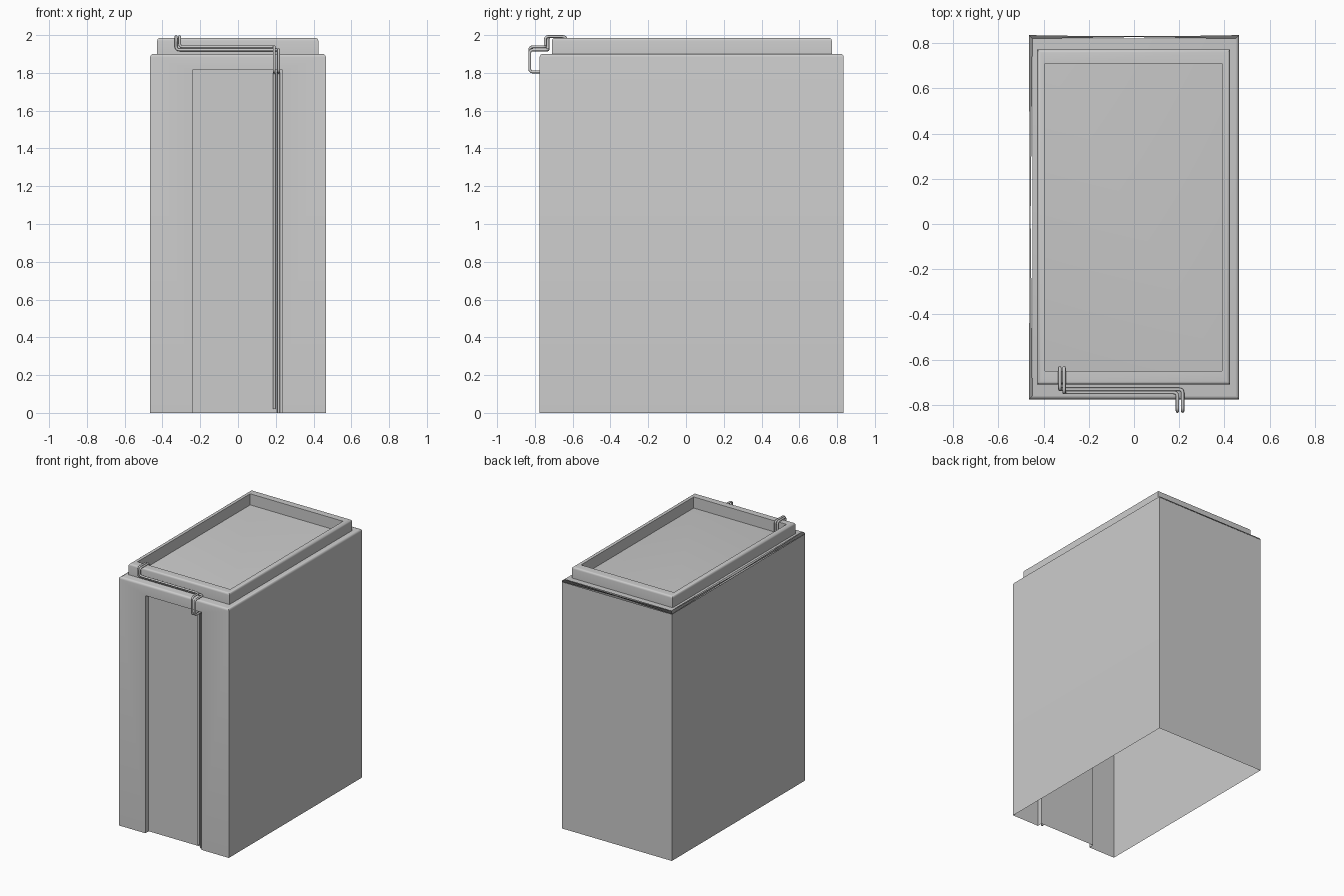
import bpy, bmesh
from mathutils import Vector

if "Cube" in bpy.data.objects:
    bpy.data.objects.remove(bpy.data.objects["Cube"])


def finish(bm, name):
    bmesh.ops.recalc_face_normals(bm, faces=bm.faces)
    mesh = bpy.data.meshes.new(name)
    bm.to_mesh(mesh)
    bm.free()
    ob = bpy.data.objects.new(name, mesh)
    bpy.context.collection.objects.link(ob)
    bpy.context.view_layer.objects.active = ob
    ob.select_set(True)
    bpy.ops.object.shade_smooth_by_angle(angle=0.6)
    ob.select_set(False)
    return ob


def bevel_edges(bm, test, width):
    edges = [e for e in bm.edges if all(test(v.co) for v in e.verts)]
    bmesh.ops.bevel(bm, geom=edges, offset=width, segments=4,
                    profile=0.5, affect='EDGES')


# Body: shell open underneath, with a tall channel in the front wall
W, YF, YB, H = 0.465, -0.775, 0.835, 1.9
NL, NR, NZ, NY = -0.24, 0.235, 1.815, -0.735
bm = bmesh.new()
V = lambda x, y, z: bm.verts.new((x, y, z))
notch = [(NL, 0), (NL, NZ), (NR, NZ), (NR, 0)]
front = [V(x, YF, z) for x, z in [(-W, 0)] + notch + [(W, 0), (W, H), (-W, H)]]
inner = [V(x, NY, z) for x, z in notch]
b0, b1, b2, b3 = [V(x, YB, z) for x, z in [(-W, 0), (W, 0), (W, H), (-W, H)]]
bm.faces.new(front)
bm.faces.new(inner)
for i in range(3):
    bm.faces.new((front[i + 1], front[i + 2], inner[i + 1], inner[i]))
bm.faces.new((b0, b1, b2, b3))
bm.faces.new((front[5], b1, b2, front[6]))
bm.faces.new((front[0], b0, b3, front[7]))
bm.faces.new((front[6], b2, b3, front[7]))
bevel_edges(bm, lambda c: c.z > H - 1e-4, 0.016)
finish(bm, "body")

# Raised rim around the top tray
TOP = 1.985
bm = bmesh.new()


def ring(x0, x1, y0, y1, z):
    return [bm.verts.new(p) for p in
            ((x0, y0, z), (x1, y0, z), (x1, y1, z), (x0, y1, z))]


OUT, INN = (-0.428, 0.425, -0.71, 0.772), (-0.394, 0.39, -0.65, 0.71)
loops = [ring(*OUT, H), ring(*OUT, TOP), ring(*INN, TOP), ring(*INN, H)]
for a, b in zip(loops, loops[1:]):
    for i in range(4):
        j = (i + 1) % 4
        bm.faces.new((a[i], a[j], b[j], b[i]))
bevel_edges(bm, lambda c: c.z > TOP - 1e-4 and
            (abs(c.x) > 0.41 or c.y < -0.7 or c.y > 0.75), 0.015)
finish(bm, "tray_rim")


# Twin pipes: hooked over the rim, across the front, down the channel
def pipe(name, corners, radius=0.0075, bend=0.018, steps=5):
    pts = [Vector(c) for c in corners]
    path = [pts[0]]
    for p, q, r in zip(pts, pts[1:], pts[2:]):
        a = q + (p - q).normalized() * bend
        b = q + (r - q).normalized() * bend
        for k in range(steps + 1):
            t = k / steps
            path.append(a * (1 - t) ** 2 + q * 2 * t * (1 - t) + b * t * t)
    path.append(pts[-1])
    cu = bpy.data.curves.new(name, 'CURVE')
    cu.dimensions = '3D'
    cu.bevel_depth = radius
    cu.bevel_resolution = 2
    cu.use_fill_caps = True
    sp = cu.splines.new('POLY')
    sp.points.add(len(path) - 1)
    for sp_pt, co in zip(sp.points, path):
        sp_pt.co = (*co, 1)
    ob = bpy.data.objects.new(name, cu)
    bpy.context.collection.objects.link(ob)


for name, xl, zr, xr, yr, end in (("inner_pipe", -0.309, 1.938, 0.192, -0.745, 0.02),
                                  ("outer_pipe", -0.328, 1.922, 0.215, -0.731, 0.0)):
    pipe(name, [(xl, -0.636, 1.905), (xl, -0.636, 1.9925), (xl, yr, 1.9925),
                (xl, yr, zr), (xr, yr, zr), (xr, -0.8275, zr),
                (xr, -0.8275, 1.805), (xr, -0.752, 1.805), (xr, -0.752, end)])
